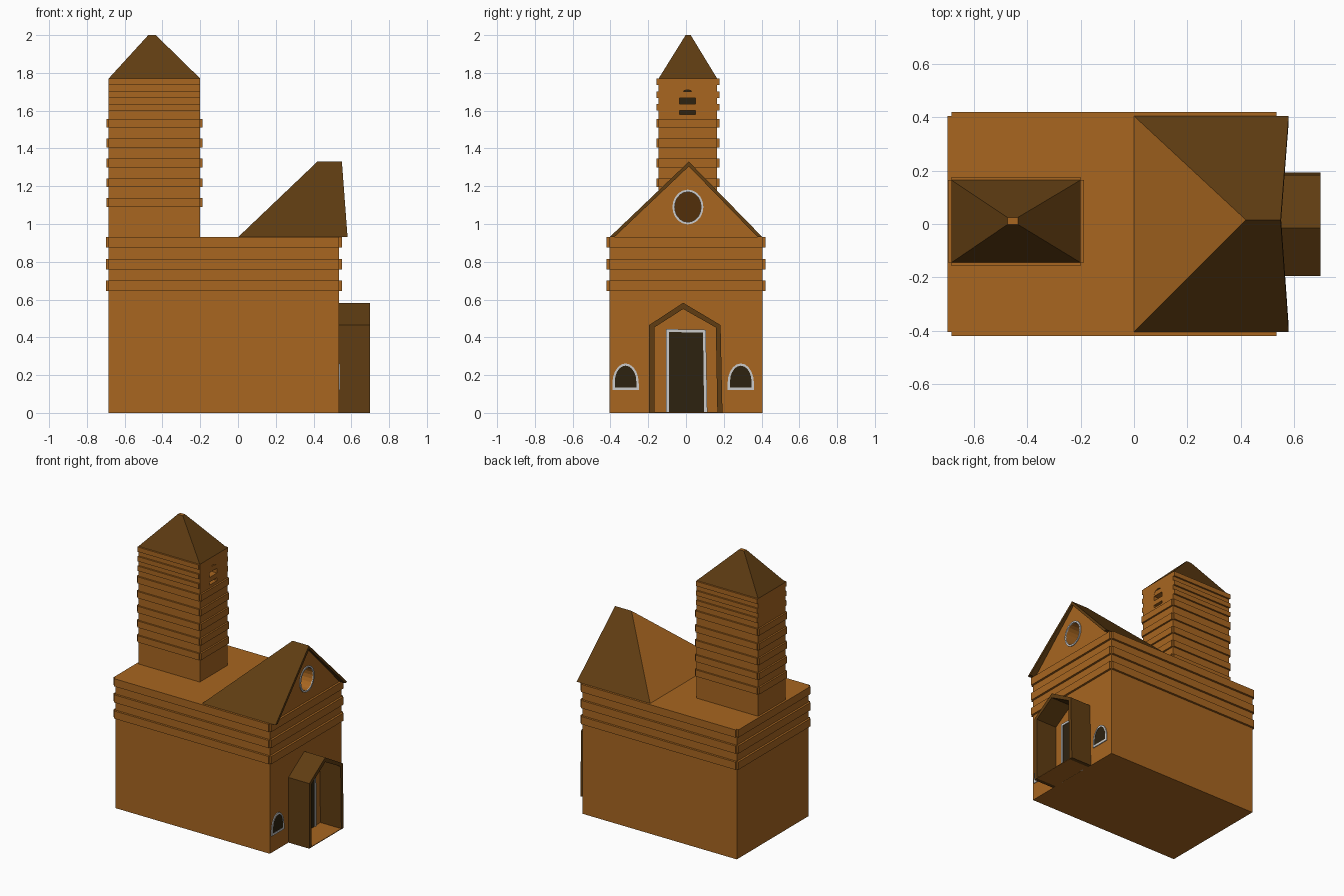
import bpy, bmesh
from math import sin, cos, pi

old = bpy.data.objects.get("Cube")
if old:
    bpy.data.objects.remove(old, do_unlink=True)


def material(name, rgb):
    m = bpy.data.materials.new(name)
    m.use_nodes = True
    col = (*rgb, 1)
    m.diffuse_color = col
    m.node_tree.nodes["Principled BSDF"].inputs["Base Color"].default_value = col
    return m


wood = material("warm wood", (0.392, 0.133, 0.0144))
roof = material("dark roof brown", (0.115, 0.046, 0.006))
dark = material("dark opening", (0.026, 0.016, 0.005))
trim = material("pale grey trim", (0.6, 0.6, 0.6))


def build(name, verts, faces, mats, rule=None):
    """Mesh object with outward normals; rule picks a material from each face."""
    bm = bmesh.new()
    vs = [bm.verts.new(v) for v in verts]
    for f in faces:
        bm.faces.new([vs[i] for i in f])
    bmesh.ops.recalc_face_normals(bm, faces=bm.faces)
    bm.normal_update()
    if rule:
        for f in bm.faces:
            f.material_index = rule(f)
    me = bpy.data.meshes.new(name)
    bm.to_mesh(me)
    bm.free()
    for m in mats:
        me.materials.append(m)
    ob = bpy.data.objects.new(name, me)
    bpy.context.collection.objects.link(ob)
    return ob


def prism(name, pts, x0, x1, mat):
    """Extrude a (y, z) outline along x; each end may be a function of z."""
    n = len(pts)
    ends = [x if callable(x) else (lambda z, x=x: x) for x in (x0, x1)]
    verts = [(e(z), y, z) for e in ends for y, z in pts]
    faces = [range(n), range(n, 2 * n)]
    faces += [(i, (i + 1) % n, n + (i + 1) % n, n + i) for i in range(n)]
    return build(name, verts, faces, [mat])


def frame(name, outer, inner, x0, x1, mat, closed):
    """Hollow border between two (y, z) outlines, extruded along x."""
    n = len(outer)
    verts = [(x, y, z) for x in (x0, x1) for line in (outer, inner) for y, z in line]
    faces = []
    for i in range(n if closed else n - 1):
        j = (i + 1) % n
        for a, b in ((0, n), (n, 3 * n), (3 * n, 2 * n), (2 * n, 0)):
            faces.append((a + i, a + j, b + j, b + i))
    if not closed:
        faces += [(i, n + i, 3 * n + i, 2 * n + i) for i in (0, n - 1)]
    return build(name, verts, faces, [mat])


def box(name, x0, x1, y0, y1, z0, z1, mat):
    return prism(name, [(y0, z0), (y1, z0), (y1, z1), (y0, z1)], x0, x1, mat)


def arch(yc, z0, half, spring, top, n=10):
    pts = [(yc - half, z0), (yc + half, z0)]
    return pts + [(yc + half * cos(pi * i / n), spring + (top - spring) * sin(pi * i / n))
                  for i in range(n + 1)]


def ellipse(yc, zc, ry, rz, n=20):
    return [(yc + ry * cos(2 * pi * i / n), zc + rz * sin(2 * pi * i / n)) for i in range(n)]


def cut(ob, cutter):
    mod = ob.modifiers.new("opening", "BOOLEAN")
    mod.operation, mod.object, mod.solver = "DIFFERENCE", cutter, "EXACT"
    dg = bpy.context.evaluated_depsgraph_get()
    me = bpy.data.meshes.new_from_object(ob.evaluated_get(dg))
    ob.modifiers.clear()
    ob.data = me
    bpy.data.objects.remove(cutter, do_unlink=True)


# Main hall with raised bands, each face standing out separately
X0, X1, Y, EAVE = -0.685, 0.535, 0.405, 0.93
box("hall", X0, X1, -Y, Y, 0, EAVE, wood)
for k, z in enumerate((0.645, 0.76, 0.875)):
    box(f"hall_band_ends_{k}", X0 - 0.015, X1 + 0.015, -Y, Y, z, z + 0.055, wood)
    box(f"hall_band_sides_{k}", X0, X1, -Y - 0.015, Y + 0.015, z, z + 0.055, wood)

# Tower with bands; the upper bands run along the long sides only
TX0, TX1, TY0, TY1, TOP = X0, -0.20, -0.145, 0.165, 1.77
tower = box("tower", TX0, TX1, TY0, TY1, EAVE, TOP, wood)
for k in range(5):
    z = 1.09 + 0.105 * k
    box(f"tower_band_ends_{k}", TX0 - 0.012, TX1 + 0.012, TY0, TY1, z, z + 0.047, wood)
    box(f"tower_band_sides_{k}", TX0, TX1, TY0 - 0.012, TY1 + 0.012, z, z + 0.047, wood)
for k in range(3):
    z = 1.60 + 0.068 * k
    box(f"tower_upper_band_{k}", TX0, TX1 - 0.001, TY0 - 0.012, TY1 + 0.012, z, z + 0.034, wood)

# Belfry window, recessed
belfry = arch(0.008, 1.58, 0.042, 1.665, 1.71)
cut(tower, prism("belfry_cutter", belfry, TX1 - 0.05, TX1 + 0.03, wood))
prism("belfry_pane", belfry, TX1 - 0.052, TX1 - 0.046, dark)

# Tower roof, with a small flat wooden top
base = [(TX0, TY0), (TX1, TY0), (TX1, TY1), (TX0, TY1)]
tip = [(-0.475, -0.002), (-0.435, -0.002), (-0.435, 0.025), (-0.475, 0.025)]
build("tower_roof", [(*p, TOP) for p in base] + [(*p, 2.0) for p in tip],
      [(0, 1, 2, 3), (4, 5, 6, 7)] + [(i, (i + 1) % 4, 4 + (i + 1) % 4, 4 + i) for i in range(4)],
      [wood, roof], lambda f: 0 if abs(f.normal.z) > 0.95 else 1)

# Hall roof: brown side slopes, wooden back slope and gable wall
RY, RIDGE, RX = 0.015, 1.33, 0.42
hall_roof = build("hall_roof",
                  [(0, -Y, EAVE), (X1, -Y, EAVE), (X1, Y, EAVE), (0, Y, EAVE),
                   (RX, RY, RIDGE), (X1, RY, RIDGE)],
                  [(0, 1, 2, 3), (0, 1, 5, 4), (3, 2, 5, 4), (0, 3, 4), (1, 2, 5)],
                  [wood, roof], lambda f: 1 if abs(f.normal.y) > 0.5 else 0)

# Roof overhang around the gable, leaning back towards the ridge
for side, s in (("right", -1), ("left", 1)):
    prism(f"gable_overhang_{side}",
          [(s * Y, EAVE), (RY, RIDGE), (RY, RIDGE - 0.025), (s * (Y - 0.025), EAVE)],
          X1, lambda z: 0.58 - 0.03 * (z - EAVE) / 0.4, roof)

# Round gable window, opening onto the underside of the back slope
cut(hall_roof, prism("gable_cutter", ellipse(0.01, 1.09, 0.07, 0.08),
                     lambda z: RX * (z - EAVE) / 0.4 + 0.03, X1 + 0.05, wood))
frame("gable_window_trim", ellipse(0.01, 1.09, 0.082, 0.092), ellipse(0.01, 1.09, 0.07, 0.08),
      X1 - 0.002, X1 + 0.006, trim, True)

# Arched windows beside the porch
for side, yc in (("right", -0.32), ("left", 0.29)):
    prism(f"window_pane_{side}", arch(yc, 0.135, 0.057, 0.165, 0.25), X1, X1 + 0.004, dark)
    frame(f"window_trim_{side}", arch(yc, 0.12, 0.07, 0.155, 0.262),
          arch(yc, 0.135, 0.057, 0.165, 0.25), X1, X1 + 0.006, trim, True)

# Door
prism("door", [(-0.09, 0), (0.096, 0), (0.09, 0.428), (-0.09, 0.428)], X1, X1 + 0.004, dark)
frame("door_trim", [(-0.107, 0), (-0.107, 0.444), (0.105, 0.44), (0.113, 0)],
      [(-0.09, 0), (-0.09, 0.428), (0.09, 0.425), (0.096, 0)], X1, X1 + 0.008, trim, False)

# Porch shell and floor
frame("porch", [(-0.195, 0), (-0.195, 0.465), (-0.015, 0.583), (0.183, 0.465), (0.193, 0)],
      [(-0.168, 0), (-0.168, 0.452), (-0.015, 0.55), (0.158, 0.452), (0.166, 0)],
      X1, 0.70, roof, False)
box("porch_floor", X1, 0.699, -0.168, 0.166, 0, 0.005, wood)
